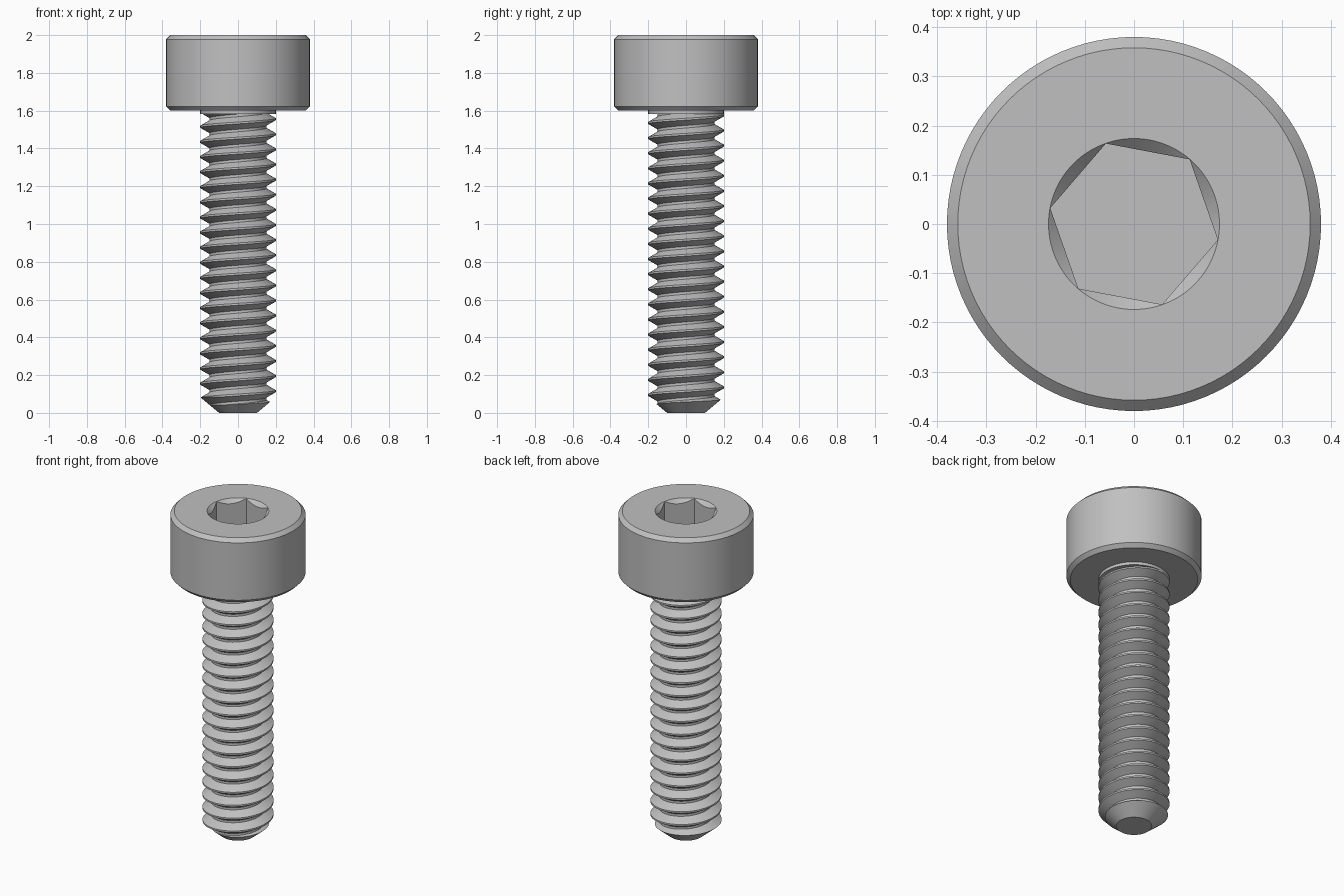
import bpy, bmesh
from math import pi, sin, cos, radians

if "Cube" in bpy.data.objects:
    bpy.data.objects.remove(bpy.data.objects["Cube"], do_unlink=True)

steel = bpy.data.materials.new("steel_grey")
steel.use_nodes = True
steel.diffuse_color = (0.53, 0.53, 0.53, 1)
steel.node_tree.nodes["Principled BSDF"].inputs["Base Color"].default_value = (0.53, 0.53, 0.53, 1)

HEAD_R, HEAD_Z, TOP = 0.38, 1.6, 2.0
BEVEL = 0.022
MAJOR, MINOR, PITCH = 0.2, 0.151, 0.08
COLLAR_Z = 1.582
SOCKET_R, SOCKET_Z = 0.1732, 1.8


def finish(bm, name):
    bmesh.ops.recalc_face_normals(bm, faces=bm.faces)
    mesh = bpy.data.meshes.new(name)
    bm.to_mesh(mesh)
    bm.free()
    mesh.materials.append(steel)
    obj = bpy.data.objects.new(name, mesh)
    bpy.context.collection.objects.link(obj)
    return obj


def lathe(name, profile, sides=96, turn=0.0):
    """Revolve (radius, height) points, first and last on the axis."""
    bm = bmesh.new()
    verts = [bm.verts.new((r * cos(turn), r * sin(turn), z)) for r, z in profile]
    edges = [bm.edges.new(pair) for pair in zip(verts, verts[1:])]
    bmesh.ops.spin(bm, geom=verts + edges, cent=(0, 0, 0), axis=(0, 0, 1),
                   angle=2 * pi, steps=sides)
    bmesh.ops.remove_doubles(bm, verts=bm.verts, dist=1e-5)
    return finish(bm, name)


def combine(obj, cutter, operation):
    mod = obj.modifiers.new("cut", 'BOOLEAN')
    mod.operation, mod.solver, mod.object = operation, 'EXACT', cutter
    bpy.context.view_layer.objects.active = obj
    bpy.ops.object.modifier_apply(modifier=mod.name)
    bpy.data.objects.remove(cutter, do_unlink=True)


def threaded_rod(name, sides=64, turns=25, start=-0.205):
    """Closed helical rod: each turn has a flat crest and a flat root."""
    flank = (MAJOR - MINOR) * 0.577
    tooth = [(MAJOR, -0.005), (MAJOR, 0.005),
             (MINOR, 0.005 + flank), (MINOR, PITCH - 0.005 - flank)]
    bm = bmesh.new()
    columns = []
    for j in range(sides):
        a = 2 * pi * j / sides
        columns.append([bm.verts.new((r * cos(a), r * sin(a),
                                      start + PITCH * (k + j / sides) + dz))
                        for k in range(turns) for r, dz in tooth])
    # The last column joins the first one a full turn higher
    columns.append(columns[0][len(tooth):])
    for left, right in zip(columns, columns[1:]):
        for k in range(len(right) - 1):
            bm.faces.new((left[k], right[k], right[k + 1], left[k + 1]))
    # Close both ends with fans to the axis
    rim = [e for e in bm.edges if e.is_boundary]
    low = bm.verts.new((0, 0, start - PITCH))
    high = bm.verts.new((0, 0, start + PITCH * (turns + 1)))
    for e in rim:
        tip = low if e.verts[0].co.z < 1 else high
        bm.faces.new((e.verts[0], e.verts[1], tip))
    return finish(bm, name)


# Cylindrical head with chamfered rims
head = lathe("head", [(0, HEAD_Z), (HEAD_R - BEVEL, HEAD_Z), (HEAD_R, HEAD_Z + BEVEL),
                      (HEAD_R, TOP - BEVEL), (HEAD_R - BEVEL, TOP), (0, TOP)])

# Hexagonal socket and its conical lead-in
hexagon = lathe("socket_cutter", [(0, SOCKET_Z), (SOCKET_R, SOCKET_Z),
                                  (SOCKET_R, TOP + 0.1), (0, TOP + 0.1)],
                sides=6, turn=radians(-10.7))
combine(head, hexagon, 'DIFFERENCE')
lead_in = lathe("lead_in_cutter", [(0, TOP - 0.1), (SOCKET_R - 0.0995, TOP - 0.1),
                                   (SOCKET_R + 0.0505, TOP + 0.05), (0, TOP + 0.05)])
combine(head, lead_in, 'DIFFERENCE')

# Threaded shank trimmed to a conical tip and a flat top
shank = threaded_rod("threaded_shank")
envelope = lathe("shank_envelope", [(0, 0), (0.1, 0), (0.25, 0.125),
                                    (0.25, COLLAR_Z + 0.003), (0, COLLAR_Z + 0.003)])
combine(shank, envelope, 'INTERSECT')

# Plain collar beneath the head
collar = lathe("collar", [(0, COLLAR_Z), (MAJOR, COLLAR_Z),
                          (MAJOR, HEAD_Z + 0.01), (0, HEAD_Z + 0.01)])

# Smooth round surfaces, keep crisp edges
bpy.ops.object.select_all(action='DESELECT')
for obj in (head, shank, collar):
    obj.select_set(True)
bpy.context.view_layer.objects.active = head
bpy.ops.object.shade_smooth_by_angle(angle=radians(25))
